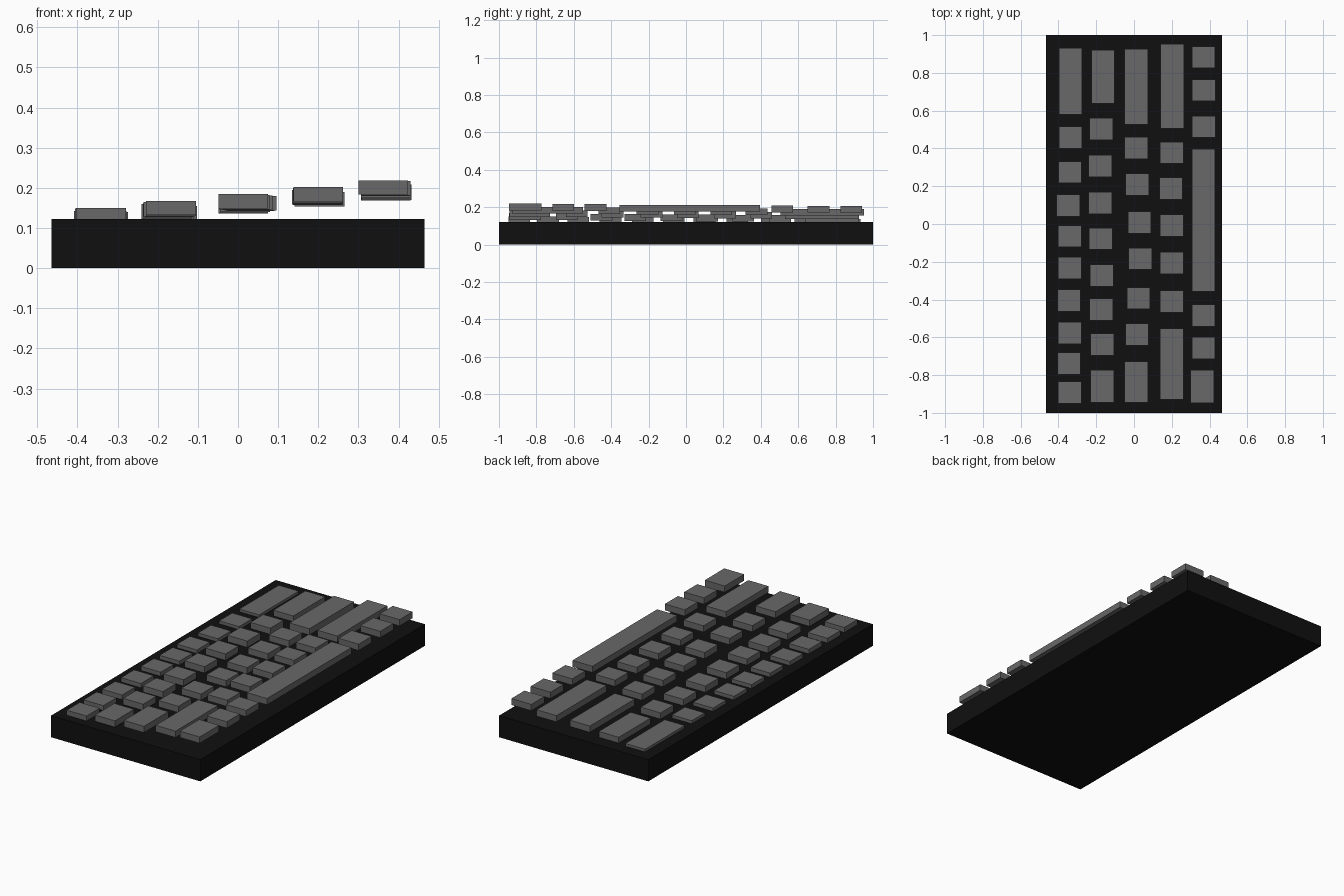
import bpy

def material(name, value):
    m = bpy.data.materials.new(name)
    m.diffuse_color = (value, value, value * 1.02, 1)
    return m

def box(name, centre, size, mat):
    bpy.ops.mesh.primitive_cube_add(size=1, location=centre)
    ob = bpy.context.object
    ob.name = name
    ob.scale = size
    bpy.ops.object.transform_apply(location=False, rotation=False, scale=True)
    ob.data.materials.append(mat)

black = material("case_black", 0.005)
grey = material("key_grey", 0.14)

# Case
box("case", (0, 0, 0.061), (0.93, 2, 0.122), black)

# Key rows: name, top height at mid-length, square keys (x, y), wide keys (x, y, length)
KEY_W, KEY_L, KEY_H = 0.124, 0.116, 0.036
rows = [
    ("number_row", 0.143,
     [(-.336, .459), (-.339, .274), (-.347, .099), (-.341, -.065), (-.341, -.232),
      (-.344, -.404), (-.341, -.576), (-.344, -.738), (-.341, -.892)],
     [(-.336, .756, .352)]),
    ("upper_row", 0.161,
     [(-.173, .504), (-.178, .306), (-.178, .112), (-.175, -.078), (-.170, -.272),
      (-.173, -.452), (-.167, -.637)],
     [(-.164, .780, .284), (-.167, -.860, .172)]),
    ("home_row", 0.178,
     [(.013, .403), (.018, .210), (.029, .009), (.034, -.184), (.024, -.393), (.016, -.584)],
     [(.013, .727, .398), (.013, -.836, .217)]),
    ("lower_row", 0.196,
     [(.199, .377), (.196, .189), (.199, -.007), (.199, -.206), (.199, -.410)],
     [(.203, .729, .446), (.200, -.741, .378)]),
    ("space_row", 0.212,
     [(.368, .883), (.370, .708), (.370, .515), (.368, -.484), (.368, -.656)],
     [(.368, .020, .753), (.362, -.860, .173)]),
]

# Keys rise slightly towards the front
for name, top, squares, wides in rows:
    keys = [(x, y, KEY_L) for x, y in squares] + wides
    for i, (x, y, length) in enumerate(keys):
        z = top - 0.008 * y - KEY_H / 2
        box(f"{name}_key_{i + 1}", (x, y, z), (KEY_W, length, KEY_H), grey)
